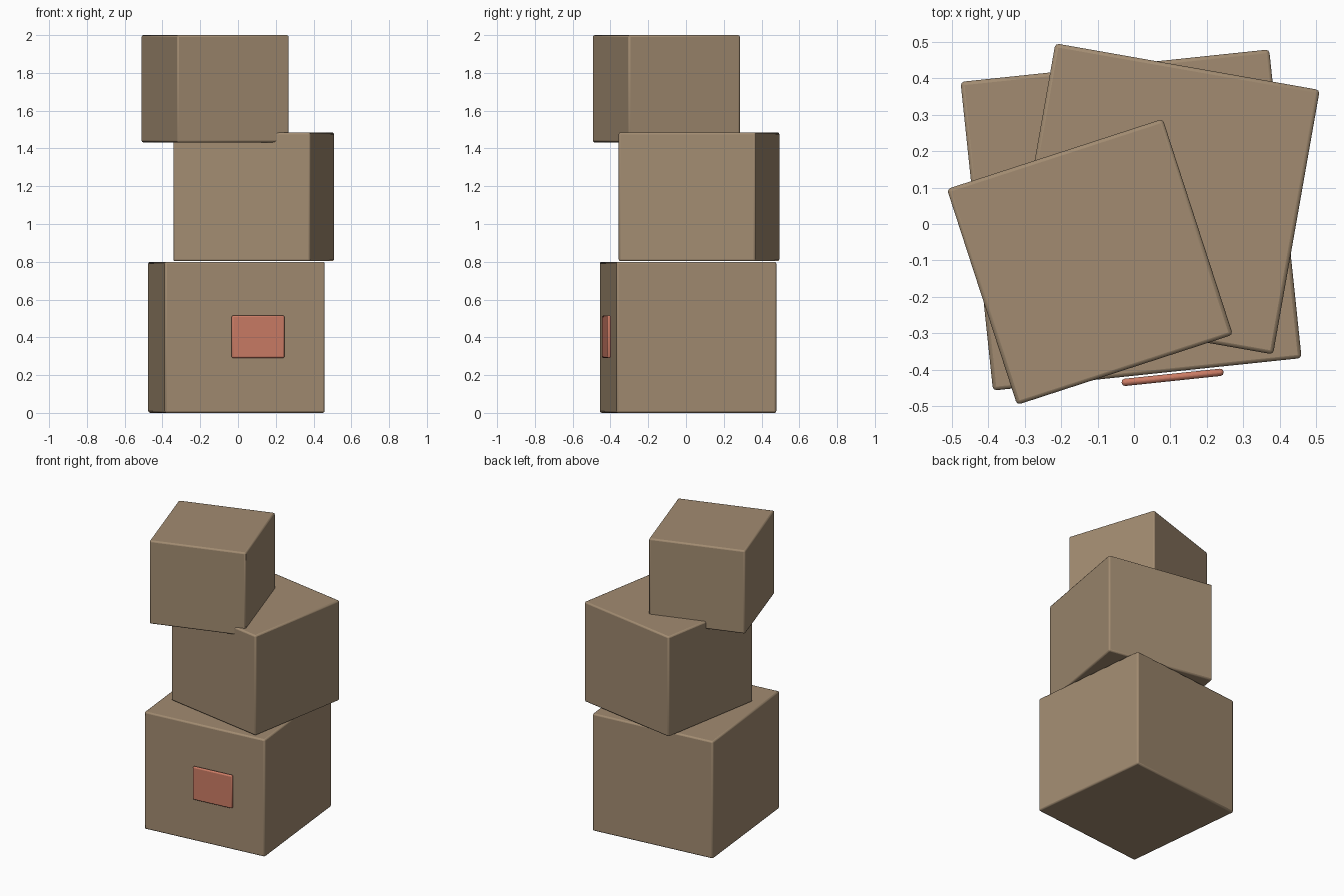
import bpy
from math import radians

if "Cube" in bpy.data.objects:
    bpy.data.objects.remove(bpy.data.objects["Cube"])


def box(name, size, center, angle, bevel):
    """Box with slightly rounded edges, turned about z."""
    bpy.ops.mesh.primitive_cube_add(size=1, location=center)
    ob = bpy.context.object
    ob.name = name
    ob.scale = size
    bpy.ops.object.transform_apply(location=False, rotation=False, scale=True)
    ob.rotation_euler.z = radians(angle)
    mod = ob.modifiers.new("soft_edges", "BEVEL")
    mod.width = bevel
    mod.segments = 2
    bpy.ops.object.shade_smooth_by_angle(angle=radians(30))
    return ob


def material(name, color):
    mat = bpy.data.materials.new(name)
    mat.diffuse_color = color
    mat.use_nodes = True
    mat.node_tree.nodes["Principled BSDF"].inputs["Base Color"].default_value = mat.diffuse_color
    return mat


cardboard = material("cardboard", (0.36, 0.26, 0.165, 1))
red = material("label_red", (0.60, 0.20, 0.13, 1))

# Stack of crates: name, side, bottom z, top z, centre x, centre y, turn
crates = [
    ("bottom_crate", 0.852, 0.0, 0.80, -0.008, 0.011, 6),
    ("middle_crate", 0.737, 0.803, 1.485, 0.083, 0.069, -10),
    ("top_crate", 0.623, 1.432, 2.0, -0.121, -0.104, 18),
]
for name, side, z0, z1, x, y, turn in crates:
    ob = box(name, (side, side, z1 - z0), (x, y, (z0 + z1) / 2), turn, 0.01)
    ob.data.materials.append(cardboard)

# Thin label in front of the bottom crate
label = box("label", (0.281, 0.02, 0.226), (0.106, -0.421, 0.403), 6, 0.0085)
label.data.materials.append(red)
